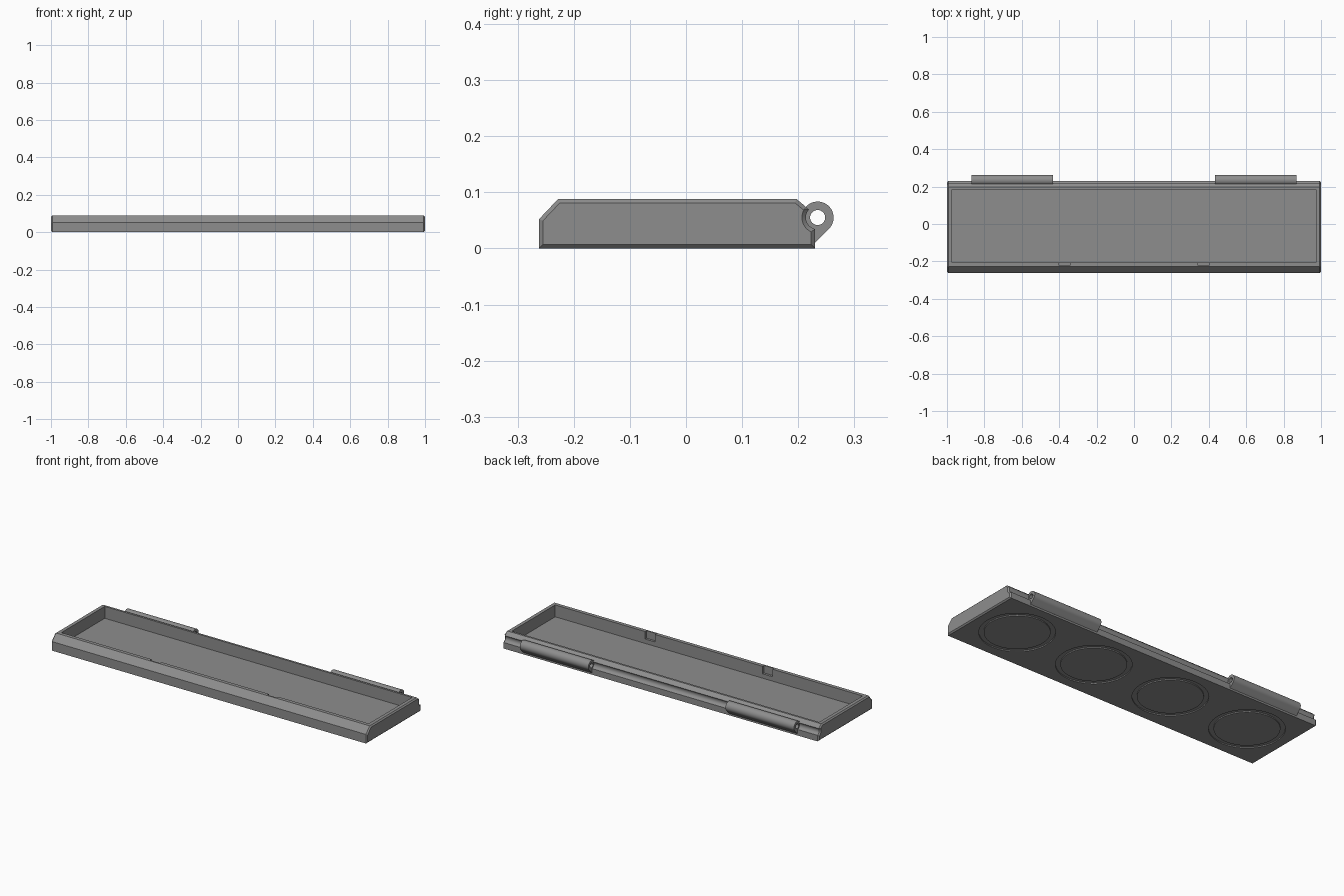
import bpy, bmesh, math

if "Cube" in bpy.data.objects:
    bpy.data.objects.remove(bpy.data.objects["Cube"])

HINGE = (0.2346, 0.055)   # hinge axis (y, z)
grey = bpy.data.materials.new("grey_plastic")
grey.diffuse_color = (0.27, 0.27, 0.27, 1)
grey.use_nodes = True
grey.node_tree.nodes["Principled BSDF"].inputs["Base Color"].default_value = grey.diffuse_color


def arc(r, a0, a1, n):
    return [(HINGE[0] + r * math.cos(math.radians(a0 + (a1 - a0) * i / n)),
             HINGE[1] + r * math.sin(math.radians(a0 + (a1 - a0) * i / n))) for i in range(n + 1)]


def add(name, bm):
    bmesh.ops.recalc_face_normals(bm, faces=bm.faces)
    mesh = bpy.data.meshes.new(name)
    bm.to_mesh(mesh)
    bm.free()
    mesh.materials.append(grey)
    ob = bpy.data.objects.new(name, mesh)
    bpy.context.collection.objects.link(ob)
    return ob


def prism(name, profile, x0, x1, chamfer=0):
    """Extrude a (y, z) outline along x, optionally chamfering both ends."""
    bm = bmesh.new()
    a = [bm.verts.new((x0, y, z)) for y, z in profile]
    b = [bm.verts.new((x1, y, z)) for y, z in profile]
    caps = [bm.faces.new(a), bm.faces.new(b[::-1])]
    for i in range(len(a)):
        j = (i + 1) % len(a)
        bm.faces.new((a[j], a[i], b[i], b[j]))
    if chamfer:
        bmesh.ops.recalc_face_normals(bm, faces=bm.faces)
        edges = {e for f in caps for e in f.edges}
        bmesh.ops.bevel(bm, geom=list(edges), offset=chamfer, segments=1,
                        affect='EDGES', clamp_overlap=False)
    return add(name, bm)


def box(name, x0, x1, y0, y1, z0, z1):
    return prism(name, [(y0, z0), (y1, z0), (y1, z1), (y0, z1)], x0, x1)


def ring(name, x, y, r_out, r_in, z0, z1, n=64):
    """Square-section ring lying flat."""
    bm = bmesh.new()
    section = [(r_in, z0), (r_out, z0), (r_out, z1), (r_in, z1)]
    loops = [[bm.verts.new((x + r * math.cos(math.tau * i / n),
                            y + r * math.sin(math.tau * i / n), z)) for r, z in section]
             for i in range(n)]
    for i in range(n):
        p, q = loops[i], loops[(i + 1) % n]
        for k in range(4):
            m = (k + 1) % 4
            bm.faces.new((p[k], p[m], q[m], q[k]))
    return add(name, bm)


def cut(target, cutter):
    mod = target.modifiers.new("cut", 'BOOLEAN')
    mod.operation, mod.solver, mod.object = 'DIFFERENCE', 'EXACT', cutter
    bpy.context.view_layer.objects.active = target
    bpy.ops.object.modifier_apply(modifier=mod.name)
    bpy.data.objects.remove(cutter)


def smooth(ob):
    bpy.ops.object.select_all(action='DESELECT')
    ob.select_set(True)
    bpy.context.view_layer.objects.active = ob
    bpy.ops.object.shade_smooth_by_angle(angle=math.radians(25))


# Tray body: sloped front and back edges, round hinge groove along the back
groove = arc(0.021, 137, 257, 12)
outline = [(-0.262, 0), (-0.262, 0.052), (-0.228, 0.088), (0.197, 0.088)] + groove + [(0.230, 0)]
tray = prism("tray", outline, -1, 1, 0.007)

# Storage cavity
cut(tray, box("cavity_cutter", -0.973, 0.973, -0.207, 0.185, 0.02, 0.2))

# Latch notches inside the front wall
for x in (-0.372, 0.372):
    cut(tray, box("notch_cutter", x - 0.032, x + 0.032, -0.220, -0.19, 0.045, 0.2))

# Circular grooves on the underside
for x in (-0.75, -0.25, 0.25, 0.75):
    cut(tray, ring("groove_cutter", x, -0.015, 0.192, 0.167, -0.02, 0.006))
smooth(tray)

# Hinge knuckles with a sloped support and a pin hole
knuckle = arc(0.0285, -45, 200, 32) + [(0.210, 0.030), (0.222, 0.0104), (0.230, 0.0104)]
for side, x0, x1 in (("left", -0.868, -0.434), ("right", 0.434, 0.868)):
    ob = prism("hinge_knuckle_" + side, knuckle, x0, x1)
    cut(ob, prism("pin_hole_cutter", arc(0.0134, 0, 348.75, 31), x0 - 0.05, x1 + 0.05))
    smooth(ob)
